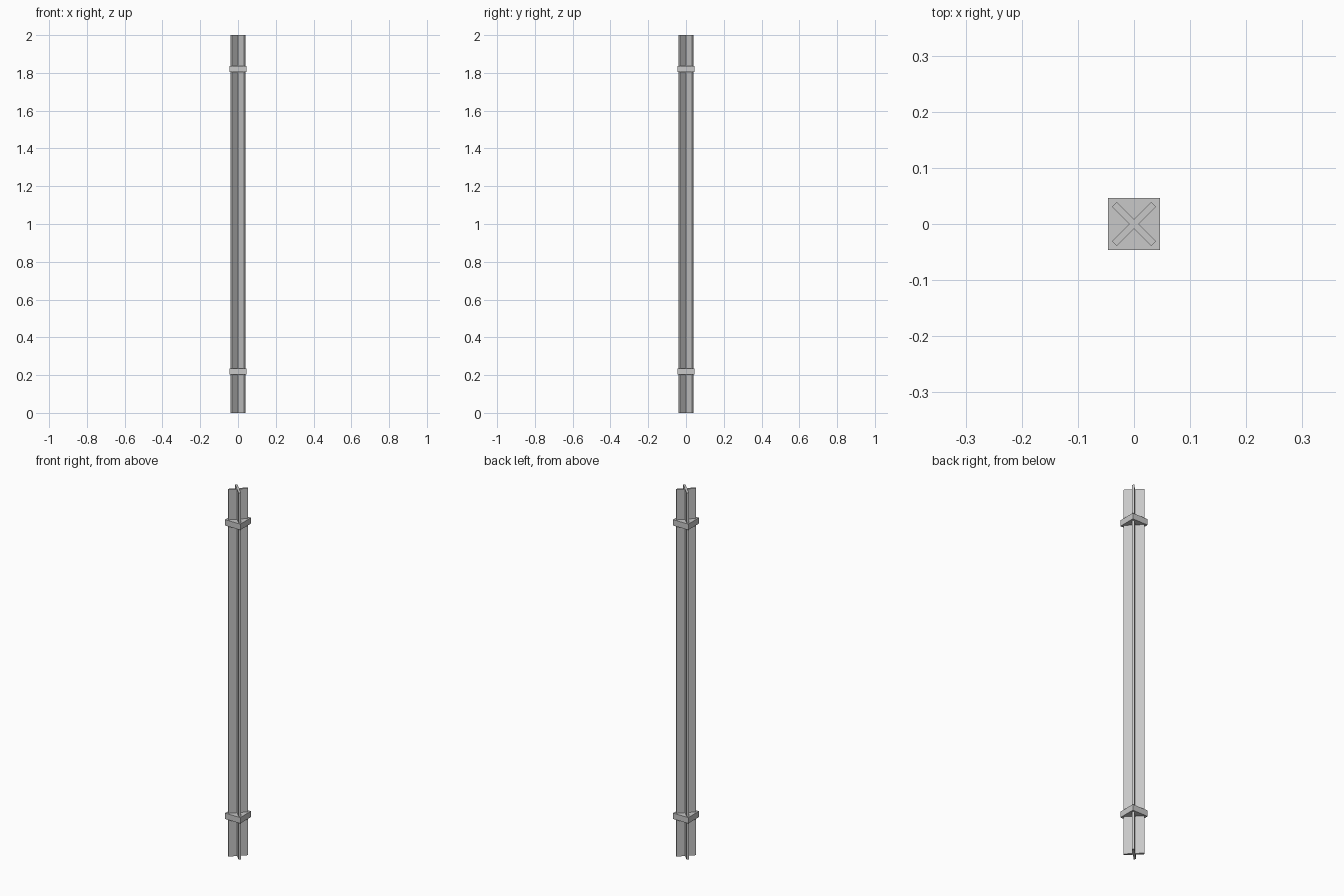
import bpy
import bmesh
from math import pi
from mathutils import Matrix, Vector

cube = bpy.data.objects.get("Cube")
if cube:
    bpy.data.objects.remove(cube, do_unlink=True)

HEIGHT = 2.0
ARM = 0.0495         # centre to the end of each fin
HALF = 0.0057        # half the fin thickness
COLLAR = 0.092       # collar width
COLLAR_H = 0.032

steel = bpy.data.materials.new("grey_steel")
steel.use_nodes = True
grey = (0.58, 0.58, 0.58, 1)
steel.diffuse_color = grey
steel.node_tree.nodes["Principled BSDF"].inputs["Base Color"].default_value = grey


def finish(name, bm):
    bmesh.ops.recalc_face_normals(bm, faces=bm.faces)
    mesh = bpy.data.meshes.new(name)
    bm.to_mesh(mesh)
    bm.free()
    mesh.materials.append(steel)
    obj = bpy.data.objects.new(name, mesh)
    bpy.context.collection.objects.link(obj)


# Cross-shaped post: one arm outline repeated four times, then extruded
bm = bmesh.new()
arm = [Vector((ARM, -HALF, 0)), Vector((ARM, HALF, 0)), Vector((HALF, HALF, 0))]
outline = []
for i in range(4):
    turn = Matrix.Rotation(pi / 4 + i * pi / 2, 3, "Z")
    outline += [bm.verts.new(turn @ p) for p in arm]
base = bm.faces.new(outline)
top = bmesh.ops.extrude_face_region(bm, geom=[base], use_keep_orig=True)
bmesh.ops.translate(bm, vec=(0, 0, HEIGHT),
                    verts=[g for g in top["geom"] if isinstance(g, bmesh.types.BMVert)])
finish("cross_post", bm)

# Square collars near both ends
for name, z in (("lower_collar", 0.22), ("upper_collar", 1.82)):
    bm = bmesh.new()
    bmesh.ops.create_cube(bm, size=1)
    bmesh.ops.scale(bm, vec=(COLLAR, COLLAR, COLLAR_H), verts=bm.verts)
    bmesh.ops.translate(bm, vec=(0, 0, z), verts=bm.verts)
    finish(name, bm)
